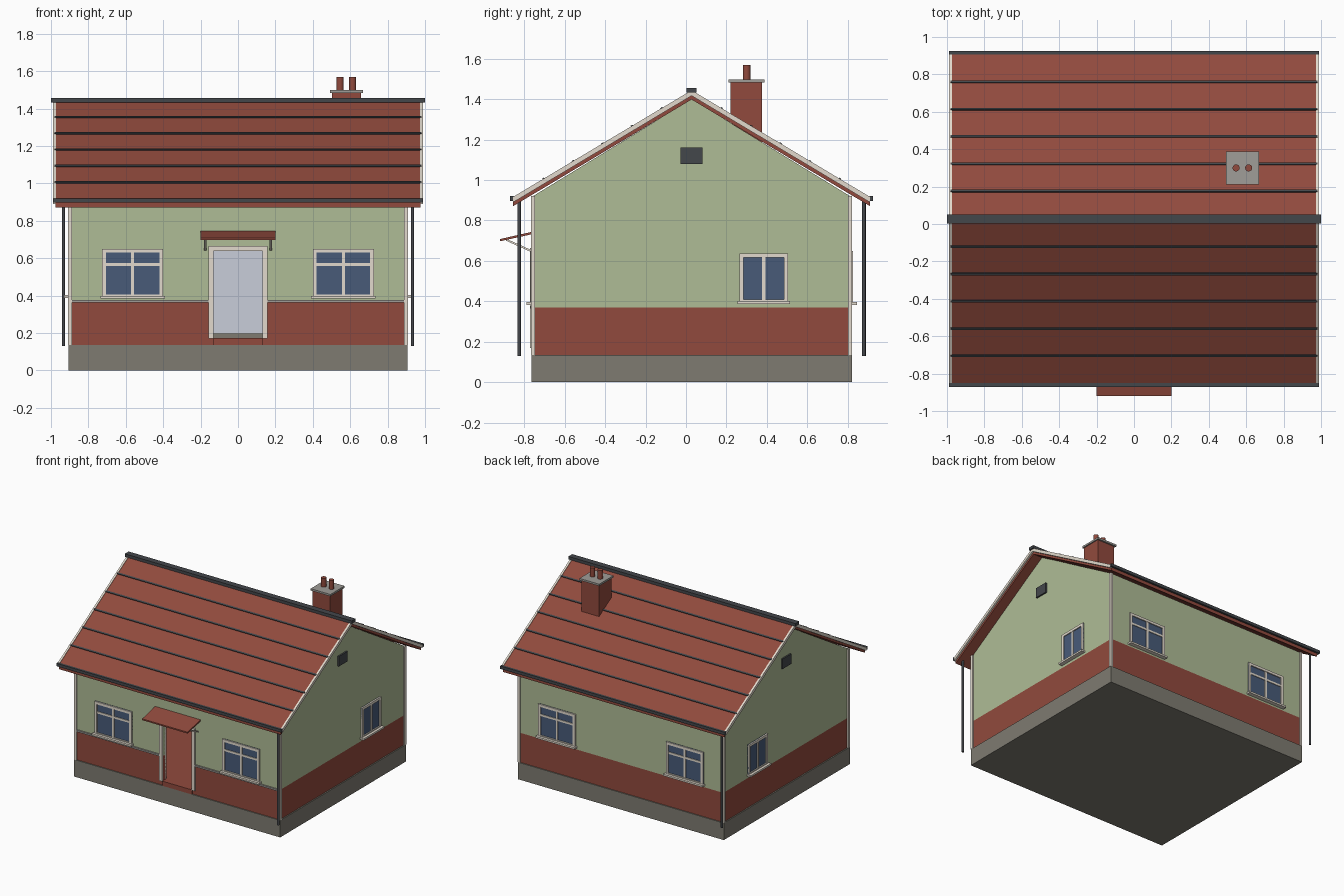
import bpy, bmesh
from math import pi, atan2
from mathutils import Matrix, Vector

if "Cube" in bpy.data.objects:
    bpy.data.objects.remove(bpy.data.objects["Cube"])


def material(name, r, g, b):
    lin = [(c / 255 / 12.92) if c < 10 else ((c / 255 + 0.055) / 1.055) ** 2.4 for c in (r, g, b)]
    m = bpy.data.materials.new(name)
    m.use_nodes = True
    m.diffuse_color = (*lin, 1)
    bsdf = m.node_tree.nodes["Principled BSDF"]
    bsdf.inputs["Base Color"].default_value = (*lin, 1)
    bsdf.inputs["Roughness"].default_value = 0.8
    return m


RED = material("brick red", 145, 74, 61)
SAGE = material("sage render", 175, 188, 150)
STONE = material("stone grey", 126, 123, 113)
WHITE = material("off white trim", 226, 218, 205)
DARK = material("dark slate", 68, 71, 75)
GLASS = material("window blue", 72, 91, 121)
PALE = material("pale lavender plaster", 200, 205, 218)
CAP = material("concrete grey", 160, 157, 152)


def finish(name, bm, mat, M=Matrix()):
    bmesh.ops.recalc_face_normals(bm, faces=bm.faces)
    me = bpy.data.meshes.new(name)
    bm.to_mesh(me)
    bm.free()
    me.transform(M)
    me.materials.append(mat)
    ob = bpy.data.objects.new(name, me)
    bpy.context.collection.objects.link(ob)
    return ob


def box(name, mat, xs, ys, zs, M=Matrix()):
    bm = bmesh.new()
    bmesh.ops.create_cube(bm, size=1)
    for v in bm.verts:
        v.co = Vector([(r[0] + r[1]) / 2 + c * (r[1] - r[0]) for c, r in zip(v.co, (xs, ys, zs))])
    return finish(name, bm, mat, M)


def prism(name, mat, profile, x0, x1):
    """Extrude a (y, z) profile along x."""
    bm = bmesh.new()
    face = bm.faces.new([bm.verts.new((x0, y, z)) for y, z in profile])
    out = bmesh.ops.extrude_face_region(bm, geom=[face])
    for v in out["geom"]:
        if isinstance(v, bmesh.types.BMVert):
            v.co.x = x1
    return finish(name, bm, mat)


def tube(name, mat, x, y, z0, z1, r, sides=16):
    bm = bmesh.new()
    bmesh.ops.create_cone(bm, cap_ends=True, segments=sides, radius1=r, radius2=r, depth=z1 - z0)
    ob = finish(name, bm, mat, Matrix.Translation((x, y, (z0 + z1) / 2)))
    for p in ob.data.polygons:
        p.use_smooth = len(p.vertices) == 4
    return ob


# Main dimensions
WX, YF, YB, MID = 0.897, -0.757, 0.812, 0.0275
Z0, BAND, EAVE, T = 0.135, 0.37, 0.92, 0.04
DOOR, DOOR_TOP = 0.13, 0.637
RIDGE, SLOPE, REACH = 1.44, 0.5975, 0.888


def roof_z(y):
    return RIDGE - SLOPE * abs(y - MID)


# Plinth and floor
box("plinth", STONE, (-0.907, 0.907), (-0.765, 0.82), (0, Z0))
box("floor", RED, (-WX + T, WX - T), (YF + 0.005, YB - T), (Z0, 0.172))

# Long walls, in a brick band and a rendered upper part
for mat, z0, z1, part in ((RED, Z0, BAND, "brick"), (SAGE, BAND, EAVE, "render")):
    box("back_wall_" + part, mat, (-WX, WX), (YB - T, YB), (z0, z1))
    for s, side in ((1, "left"), (-1, "right")):
        box(f"front_wall_{part}_{side}", mat, sorted((s * DOOR, s * WX)), (YF, YF + T), (z0, z1))
box("wall_over_door", SAGE, (-DOOR, DOOR), (YF, YF + T), (DOOR_TOP, EAVE))

# Gable walls, corner boards and inner lining
for s, side in ((1, "left"), (-1, "right")):
    outer, inner = s * WX, s * (WX - T)
    box("gable_brick_" + side, RED, sorted((inner, outer)), (YF, YB), (Z0, BAND))
    prism("gable_render_" + side, SAGE,
          [(YF, BAND), (YB, BAND), (YB, EAVE), (MID, RIDGE - 0.04), (YF, EAVE)], inner, outer)
    box("side_lining_" + side, PALE, sorted((inner, inner - s * 0.008)), (YF + T, YB - T), (0.17, EAVE))
    for y0, end in ((-0.766, "front"), (0.801, "back")):
        box(f"corner_board_{end}_{side}", WHITE, sorted((s * 0.888, s * 0.908)), (y0, y0 + 0.02), (Z0, EAVE))
box("back_lining", PALE, (-WX + T, WX - T), (YB - T - 0.008, YB - T), (0.17, EAVE))
box("back_skirting", STONE, (-WX + T, WX - T), (YB - T - 0.016, YB - T - 0.008), (0.17, 0.2))

# Wall frames: local x runs along the wall, local -y points outward
FRONT = Matrix.Translation((0, YF, 0))
BACK = Matrix.Translation((0, YB, 0)) @ Matrix.Rotation(pi, 4, "Z")
LEFT = Matrix.Translation((WX, 0, 0)) @ Matrix.Rotation(pi / 2, 4, "Z")
RIGHT = Matrix.Translation((-WX, 0, 0)) @ Matrix.Rotation(-pi / 2, 4, "Z")


def window(name, M, c, half, z0, z1, transom=None):
    fr, dep = 0.02, (-0.013, 0)
    box(name + "_glass", GLASS, (c - half, c + half), (-0.005, 0), (z0, z1), M)
    for s in (-1, 1):
        box(name + "_jamb", WHITE, sorted((c + s * half, c + s * (half - fr))), dep, (z0, z1), M)
    box(name + "_head", WHITE, (c - half, c + half), dep, (z1 - fr, z1), M)
    box(name + "_bottom_rail", WHITE, (c - half, c + half), dep, (z0, z0 + 0.01), M)
    box(name + "_mullion", WHITE, (c - 0.008, c + 0.008), (-0.011, 0), (z0, z1), M)
    if transom:
        box(name + "_transom", WHITE, (c - half, c + half), (-0.01, 0), (transom - 0.008, transom + 0.008), M)
    box(name + "_sill", WHITE, (c - half - 0.01, c + half + 0.01), (-0.033, 0), (z0 - 0.012, z0 + 0.002), M)


for M, wall in ((FRONT, "front"), (BACK, "back")):
    for s in (-1, 1):
        window(f"{wall}_window", M, s * 0.563, 0.163, 0.395, 0.65, 0.565)
for M, s, side in ((LEFT, 1, "left"), (RIGHT, -1, "right")):
    window(f"{side}_window", M, s * 0.385, 0.12, 0.4, 0.637)
    box(f"{side}_gable_vent", DARK, (s * MID - 0.055, s * MID + 0.055), (-0.012, 0), (1.08, 1.16), M)

# Doorway trim and front rail
for s in (-1, 1):
    box("door_jamb", WHITE, sorted((s * DOOR, s * 0.157)), (-0.014, T), (0.17, 0.665), FRONT)
    box("front_rail", CAP, sorted((s * 0.157, s * 0.888)), (-0.012, 0), (0.364, 0.377), FRONT)
box("door_head", WHITE, (-0.157, 0.157), (-0.014, T), (DOOR_TOP, 0.665), FRONT)
box("door_step", RED, (-DOOR, DOOR), (-0.01, T), (Z0, 0.172), FRONT)

# Door canopy with slanted brackets
prism("door_canopy", RED, [(-0.92, 0.697), (YF, 0.733), (YF, 0.745), (-0.92, 0.708)], -0.2, 0.2)
for s in (-1, 1):
    prism("canopy_bracket", WHITE, [(-0.89, 0.7), (YF, 0.64), (YF, 0.65), (-0.89, 0.71)],
          s * 0.175 - 0.006, s * 0.175 + 0.006)


# Roof covering and barge boards as chevron profiles
def chevron(top, thick, reach):
    pts = [(MID - reach, 0), (MID, 0), (MID + reach, 0)]
    upper = [(y, roof_z(y) + top) for y, _ in pts]
    return upper + [(y, z - thick) for y, z in reversed(upper)]


prism("roof_covering", RED, chevron(0, 0.042, REACH - 0.005), -0.976, 0.976)
for s in (-1, 1):
    prism("barge_board", WHITE, chevron(0.004, 0.027, REACH - 0.005), s * 0.974, s * 0.99)

# Dark course strips, gutters and ridge cap
for s in (-1, 1):
    tilt = Matrix.Rotation(-s * atan2(SLOPE, 1), 4, "X")
    for i in range(5):
        y = MID + s * (0.147 + 0.146 * i)
        box("course_strip", DARK, (-0.98, 0.98), (-0.006, 0.006), (-0.004, 0.007),
            Matrix.Translation((0, y, roof_z(y))) @ tilt)
    y = MID + s * REACH
    box("gutter", DARK, (-0.99, 0.99), (y - 0.01, y + 0.01), (0.897, 0.92))
box("ridge_cap", DARK, (-1, 1), (MID - 0.024, MID + 0.024), (1.432, 1.455))

# Downpipes at two opposite corners
tube("downpipe_front", DARK, 0.933, -0.825, 0.13, 0.9, 0.009)
tube("downpipe_back", DARK, -0.933, 0.88, 0.13, 0.9, 0.009)

# Chimney with cap and two pots
box("chimney_stack", RED, (0.503, 0.658), (0.22, 0.375), (1.15, 1.485))
box("chimney_cap", CAP, (0.493, 0.667), (0.21, 0.388), (1.483, 1.498))
for x in (0.546, 0.613):
    tube("chimney_pot", RED, x, 0.3, 1.49, 1.568, 0.019)
